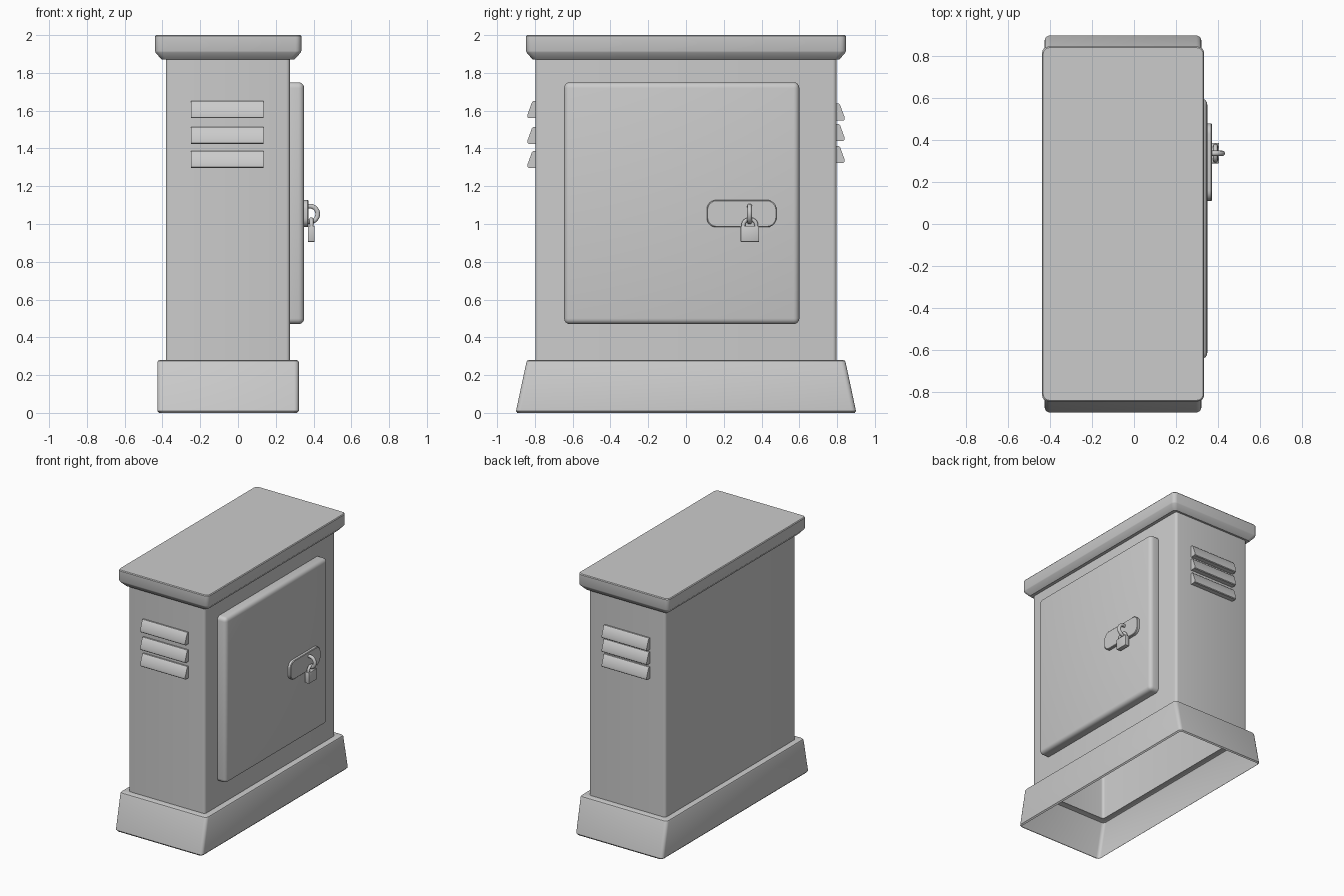
import bpy, bmesh
from math import sin, cos, pi, radians

if "Cube" in bpy.data.objects:
    bpy.data.objects.remove(bpy.data.objects["Cube"])


def finish(name, bm, angle=35):
    bmesh.ops.recalc_face_normals(bm, faces=bm.faces)
    me = bpy.data.meshes.new(name)
    bm.to_mesh(me)
    bm.free()
    ob = bpy.data.objects.new(name, me)
    bpy.context.collection.objects.link(ob)
    bpy.ops.object.select_all(action='DESELECT')
    ob.select_set(True)
    bpy.context.view_layer.objects.active = ob
    bpy.ops.object.shade_smooth_by_angle(angle=radians(angle))
    return ob


def rounded_rect(u0, u1, v0, v1, r, n=4):
    corners = [(u1 - r, v1 - r), (u0 + r, v1 - r), (u0 + r, v0 + r), (u1 - r, v0 + r)]
    return [(cu + r * cos((k + i / n) * pi / 2), cv + r * sin((k + i / n) * pi / 2))
            for k, (cu, cv) in enumerate(corners) for i in range(n + 1)]


def loft(bm, rings):
    loops = [[bm.verts.new(p) for p in ring] for ring in rings]
    for a, b in zip(loops, loops[1:]):
        for i in range(len(a)):
            j = (i + 1) % len(a)
            bm.faces.new((a[i], a[j], b[j], b[i]))
    return loops


def box(name, lo, hi, bevel, segments=3):
    bm = bmesh.new()
    bmesh.ops.create_cube(bm, size=1)
    for v in bm.verts:
        v.co = [(a + b) / 2 + c * (b - a) for a, b, c in zip(lo, hi, v.co)]
    bmesh.ops.bevel(bm, geom=bm.edges[:], offset=bevel, segments=segments,
                    profile=0.5, affect='EDGES')
    return finish(name, bm)


def tube(name, path, r, n=10):
    cu = bpy.data.curves.new(name, 'CURVE')
    cu.dimensions = '3D'
    cu.bevel_depth = r
    cu.bevel_resolution = 3
    cu.use_fill_caps = True
    sp = cu.splines.new('POLY')
    sp.points.add(len(path) - 1)
    for p, co in zip(sp.points, path):
        p.co = (*co, 1)
    ob = bpy.data.objects.new(name, cu)
    bpy.context.collection.objects.link(ob)


# Cabinet shell: open-bottomed plinth, body and overhanging cap
# each level: z, x0, x1, half length in y, corner radius
levels = [
    (0.00, -0.418, 0.313, 0.893, 0.025),
    (0.01, -0.427, 0.322, 0.900, 0.025),
    (0.268, -0.427, 0.322, 0.845, 0.025),
    (0.276, -0.423, 0.318, 0.841, 0.025),
    (0.28, -0.413, 0.308, 0.831, 0.022),
    (0.28, -0.382, 0.275, 0.797, 0.02),
    (1.872, -0.382, 0.275, 0.797, 0.02),
    (1.872, -0.405, 0.300, 0.812, 0.025),
    (1.88, -0.413, 0.308, 0.820, 0.028),
    (1.908, -0.437, 0.332, 0.844, 0.03),
    (1.916, -0.439, 0.335, 0.847, 0.03),
    (1.994, -0.439, 0.335, 0.847, 0.03),
    (2.00, -0.434, 0.330, 0.842, 0.03),
]
bm = bmesh.new()
loops = loft(bm, [[(x, y, z) for x, y in rounded_rect(x0, x1, -h, h, r)]
                  for z, x0, x1, h, r in levels])
bm.faces.new(loops[-1])
finish("cabinet_shell", bm)

# Door with softened edges
box("door", (0.23, -0.645, 0.47), (0.35, 0.60, 1.75), 0.03, 4)

# Ventilation louvres on both narrow ends
profile = [(-0.01, 0.045), (0.012, 0.045), (0.019, 0.038), (0.041, -0.022),
           (0.041, -0.04), (0.036, -0.045), (-0.01, -0.045)]
for side, heights in ((-1, (1.605, 1.468, 1.341)), (1, (1.592, 1.484, 1.368))):
    for i, z in enumerate(heights):
        bm = bmesh.new()
        rings = loft(bm, [[(x, side * (0.797 + d), z + h) for d, h in profile]
                          for x in (-0.25, 0.135)])
        for ring in rings:
            bm.faces.new(ring)
        finish(f"{'front' if side < 0 else 'back'}_louvre_{i + 1}", bm)

# Lock plate
bm = bmesh.new()
rings = loft(bm, [[(x, y, z) for y, z in rounded_rect(0.11 + d, 0.48 - d, 0.983 + d, 1.127 - d, 0.05, 6)]
                  for x, d in ((0.34, 0), (0.368, 0), (0.372, 0.004))])
bm.faces.new(rings[0])
bm.faces.new(rings[-1])
finish("lock_plate", bm)

# Staple ring fixed to the plate
tube("staple", [(0.38 + 0.042 * cos(a), 0.337, 1.053 + 0.042 * sin(a))
                for a in [radians(-110 + 220 * i / 18) for i in range(19)]], 0.013)

# Padlock body and shackle
box("padlock_body", (0.37, 0.289, 0.905), (0.406, 0.387, 0.99), 0.004, 2)
arch = [(0.389, 0.338 + 0.034 * cos(pi * i / 14), 0.995 + 0.03 * sin(pi * i / 14))
        for i in range(15)]
tube("padlock_shackle", [(0.389, 0.372, 0.975)] + arch + [(0.389, 0.304, 0.975)], 0.011)
